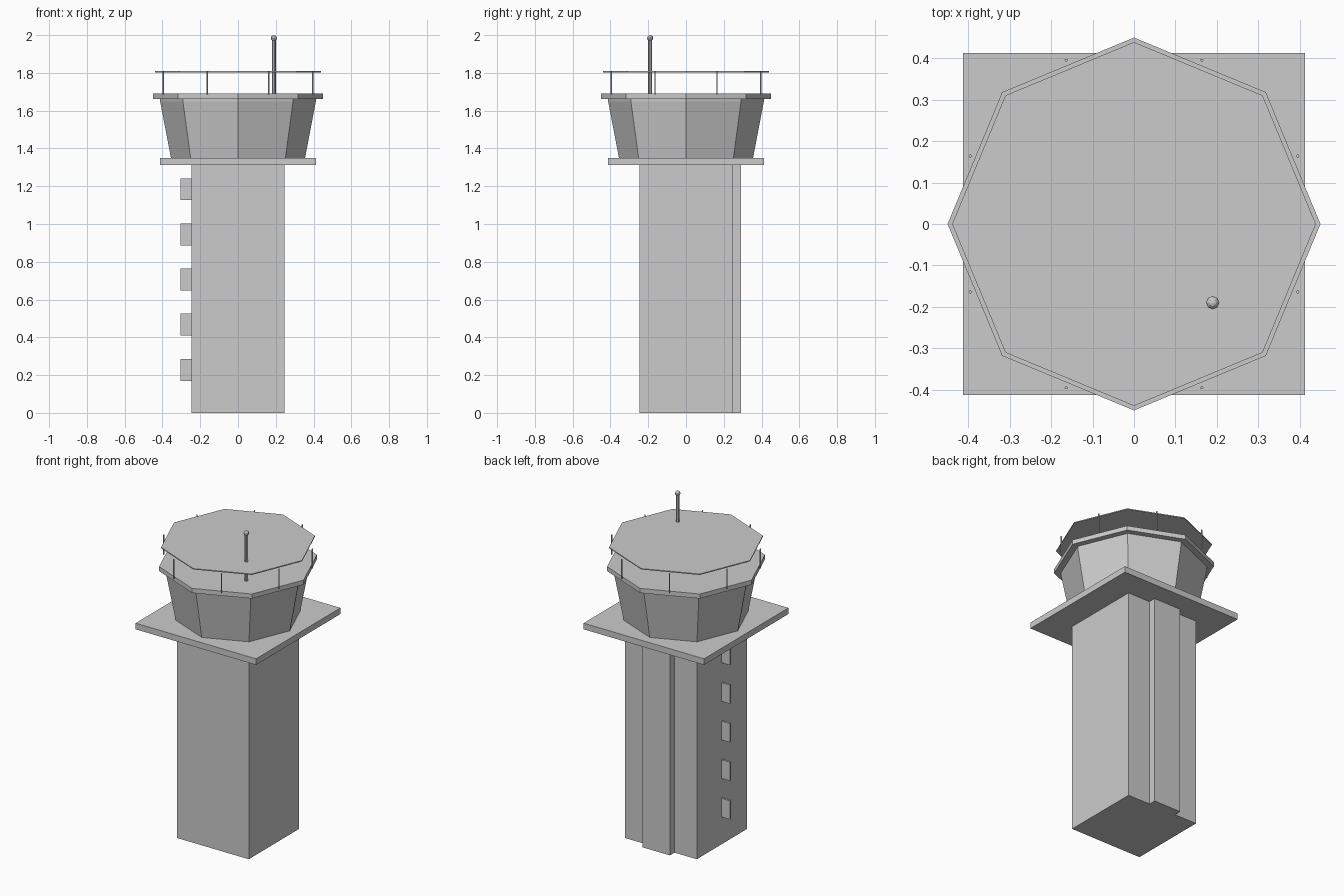
import bpy, math

if "Cube" in bpy.data.objects:
    bpy.data.objects.remove(bpy.data.objects["Cube"])


def box(name, x0, x1, y0, y1, z0, z1):
    bpy.ops.mesh.primitive_cube_add(size=1, location=((x0 + x1) / 2, (y0 + y1) / 2, (z0 + z1) / 2))
    o = bpy.context.object
    o.name = name
    o.scale = (x1 - x0, y1 - y0, z1 - z0)
    bpy.ops.object.transform_apply(location=False, rotation=False, scale=True)
    return o


def prism(name, r0, r1, z0, z1, sides=8, x=0, y=0):
    # vertical prism or frustum, first corner on the +x axis
    pts = [(r * math.cos(2 * math.pi * i / sides), r * math.sin(2 * math.pi * i / sides), z)
           for r, z in ((r0, z0), (r1, z1)) for i in range(sides)]
    faces = [(i, (i + 1) % sides, sides + (i + 1) % sides, sides + i) for i in range(sides)]
    faces += [tuple(reversed(range(sides))), tuple(range(sides, 2 * sides))]
    me = bpy.data.meshes.new(name)
    me.from_pydata(pts, [], faces)
    o = bpy.data.objects.new(name, me)
    o.location = (x, y, 0)
    bpy.context.collection.objects.link(o)
    return o


# Shaft with a full-height rib on the back
box("shaft", -0.247, 0.247, -0.247, 0.247, 0, 1.312)
box("back_rib", -0.094, 0.094, 0.23, 0.292, 0, 1.312)

# Row of thin fins up the left face
for i in range(5):
    z = 0.228 + 0.239 * i
    box(f"side_fin_{i + 1}", -0.305, -0.24, -0.006, 0.006, z - 0.058, z + 0.058)

# Square gallery slab
box("gallery_slab", -0.413, 0.413, -0.413, 0.413, 1.312, 1.35)

# Flared octagonal control cab, collar and roof
prism("cab", 0.355, 0.412, 1.35, 1.648)
prism("cab_collar", 0.412, 0.412, 1.648, 1.662)
prism("roof", 0.45, 0.45, 1.662, 1.69)

# Raised top plate on slim posts at the middle of each roof side
prism("top_plate", 0.439, 0.439, 1.803, 1.809)
for i in range(8):
    a = math.radians(22.5 + 45 * i)
    prism(f"roof_post_{i + 1}", 0.004, 0.004, 1.685, 1.807, 6, 0.428 * math.cos(a), 0.428 * math.sin(a))

# Antenna with a ball tip
prism("antenna_pole", 0.01, 0.01, 1.685, 1.985, 8, 0.19, -0.19)
bpy.ops.mesh.primitive_uv_sphere_add(segments=8, ring_count=6, radius=0.016, location=(0.19, -0.19, 1.984))
bpy.context.object.name = "antenna_tip"
